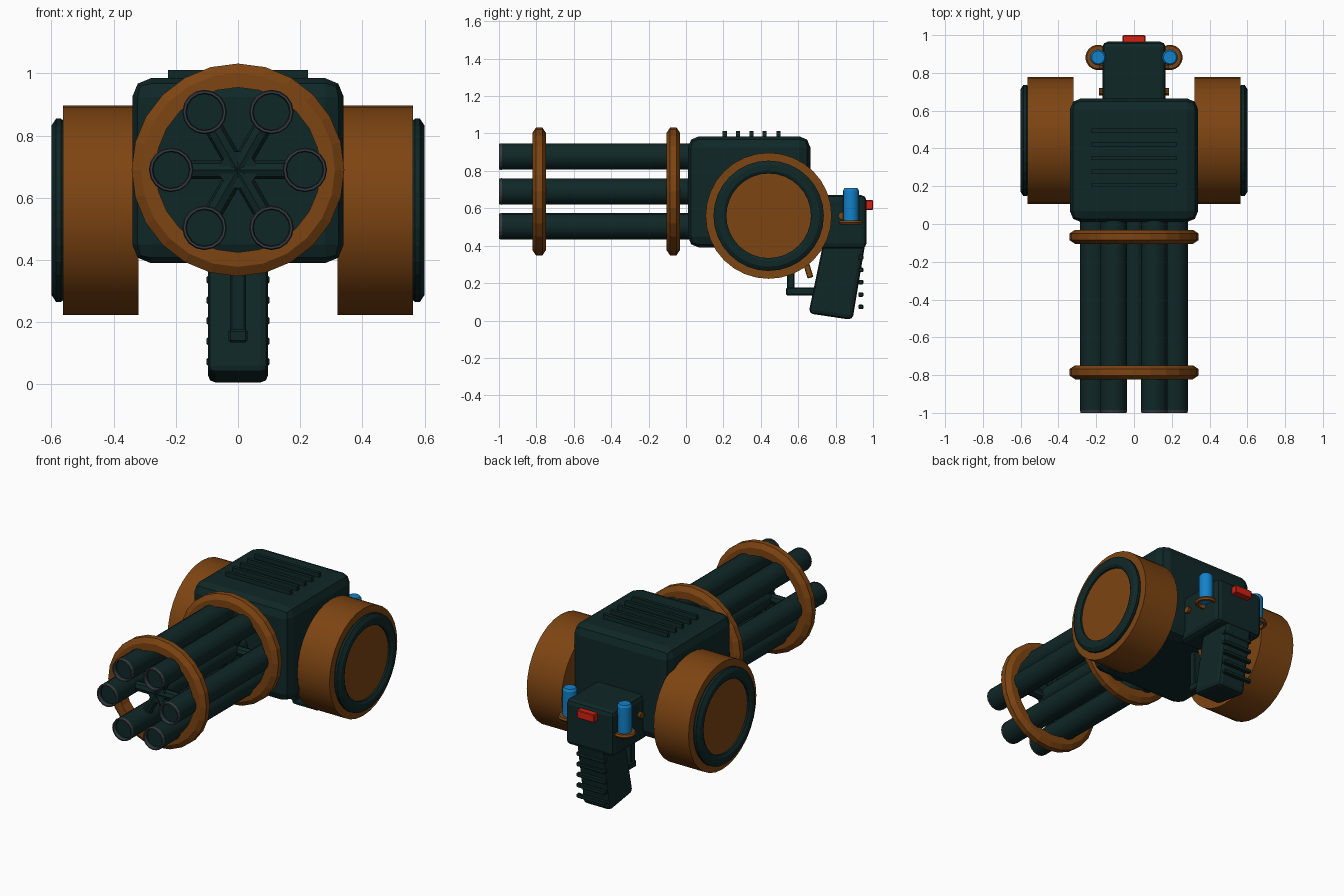
import bpy, bmesh, math
from mathutils import Vector, Matrix

if "Cube" in bpy.data.objects:
    bpy.data.objects.remove(bpy.data.objects["Cube"])


def material(name, rgb):
    m = bpy.data.materials.new(name)
    m.diffuse_color = (*rgb, 1)
    m.use_nodes = True
    m.node_tree.nodes["Principled BSDF"].inputs["Base Color"].default_value = m.diffuse_color
    return m


GREEN = material("dark green", (0.0050, 0.0200, 0.0200))
BROWN = material("bronze", (0.205, 0.058, 0.006))
BLUE = material("blue", (0.006, 0.22, 0.58))
RED = material("red", (0.65, 0.015, 0.006))
GREY = material("steel grey", (0.038, 0.045, 0.056))


def finish(name, bm, mat, bevel=0, segments=2, smooth=False):
    bmesh.ops.remove_doubles(bm, verts=bm.verts, dist=1e-5)
    bmesh.ops.recalc_face_normals(bm, faces=bm.faces)
    if bevel:
        bmesh.ops.bevel(bm, geom=bm.edges[:], offset=bevel, segments=segments,
                        profile=0.5, affect='EDGES', clamp_overlap=True)
    me = bpy.data.meshes.new(name)
    bm.to_mesh(me)
    bm.free()
    me.materials.append(mat)
    ob = bpy.data.objects.new(name, me)
    bpy.context.collection.objects.link(ob)
    if smooth:
        bpy.ops.object.select_all(action='DESELECT')
        ob.select_set(True)
        bpy.context.view_layer.objects.active = ob
        bpy.ops.object.shade_smooth_by_angle(angle=math.radians(25))
    return ob


def box(name, lo, hi, mat, bevel=0, segments=2, tilt=0):
    """Box between two corners, optionally tilted about x."""
    lo, hi = Vector(lo), Vector(hi)
    bm = bmesh.new()
    bmesh.ops.create_cube(bm, size=1, matrix=Matrix.Translation((lo + hi) / 2)
                          @ Matrix.Rotation(tilt, 4, 'X')
                          @ Matrix.Diagonal((*(hi - lo), 1)))
    return finish(name, bm, mat, bevel, segments)


def lathe(name, profile, origin, axis, mat, n=24, closed=False, smooth=False):
    """Spin (distance along axis, radius) points around an axis direction."""
    bm = bmesh.new()
    axis = Vector(axis).normalized()
    u = axis.orthogonal().normalized()
    v = axis.cross(u)
    rings = []
    for i in range(n):
        a = 2 * math.pi * i / n
        d = u * math.cos(a) + v * math.sin(a)
        rings.append([bm.verts.new(Vector(origin) + axis * h + d * r) for h, r in profile])
    k = len(profile)
    for i in range(n):
        p, q = rings[i], rings[(i + 1) % n]
        for j in range(k if closed else k - 1):
            bm.faces.new((p[j], p[(j + 1) % k], q[(j + 1) % k], q[j]))
    bmesh.ops.dissolve_degenerate(bm, dist=1e-5, edges=bm.edges)
    return finish(name, bm, mat, smooth=smooth)


def rod(name, start, end, r, mat, n=16, smooth=True):
    d = Vector(end) - Vector(start)
    return lathe(name, [(0, 0), (0, r), (d.length, r), (d.length, 0)], start, d, mat, n, smooth=smooth)


# main housing and rear block
box("body", (-0.34, 0.01, 0.39), (0.34, 0.665, 0.985), GREEN, 0.06)
box("rear_block", (-0.167, 0.6, 0.385), (0.167, 0.965, 0.67), GREEN, 0.028)
for y in (0.207, 0.277, 0.350, 0.420, 0.494):
    box("top_vent_slat", (-0.225, y - 0.011, 0.982), (0.225, y + 0.011, 1.012), GREEN)

# six barrels with muzzle rims
CZ, R = 0.69, 0.215
for i in range(6):
    a = i * math.pi / 3
    x, z = R * math.cos(a), CZ + R * math.sin(a)
    lathe("barrel", [(0.06, 0), (0.06, 0.07), (-0.99, 0.07), (-0.99, 0.06),
                     (-0.97, 0.058), (-0.97, 0)], (x, 0, z), (0, 1, 0), GREEN, 16, smooth=True)
    lathe("muzzle_rim", [(-0.985, 0.0715), (-1, 0.068), (-1, 0.061), (-0.985, 0.058)],
          (x, 0, z), (0, 1, 0), GREY, 16, closed=True)
    for y in (-0.785, -0.068):
        rod("spoke", (0, y, CZ), (x, y, z), 0.03, GREEN, 8)

# centre shaft and clamp rings
rod("centre_shaft", (0, -0.81, CZ), (0, 0.05, CZ), 0.06, GREEN)
for y in (-0.785, -0.068):
    lathe("barrel_ring", [(-0.037, 0.265), (-0.037, 0.312), (-0.017, 0.342), (0.017, 0.342),
                          (0.037, 0.312), (0.037, 0.265)], (0, y, CZ), (0, 1, 0), BROWN, 24, closed=True)

for s in (-1, 1):
    # side drums
    hub = (0, 0.442, 0.56)
    ax = (s, 0, 0)
    lathe("side_drum", [(0.32, 0), (0.32, 0.337), (0.563, 0.337), (0.563, 0)],
          hub, ax, BROWN, 32, smooth=True)
    lathe("drum_cap_ring", [(0.55, 0.28), (0.57, 0.295), (0.585, 0.295), (0.60, 0.272),
                            (0.60, 0.242), (0.59, 0.226), (0.55, 0.226)],
          hub, ax, GREEN, 32, closed=True)
    lathe("drum_cap_disc", [(0.55, 0), (0.55, 0.23), (0.578, 0.23), (0.578, 0)], hub, ax, BROWN, 32)
    # blue canisters with holder rings and bolts
    rod("canister", (s * 0.19, 0.882, 0.53), (s * 0.19, 0.882, 0.695), 0.042, BLUE)
    lathe("canister_cap", [(0.695, 0.042), (0.708, 0.034), (0.708, 0)],
          (s * 0.19, 0.882, 0), (0, 0, 1), BLUE, 16)
    lathe("canister_holder", [(0.512, 0.046), (0.512, 0.06), (0.523, 0.067), (0.534, 0.06),
                              (0.534, 0.038)], (s * 0.19, 0.882, 0), (0, 0, 1), BROWN, 20, closed=True)
    for y in (0.70, 0.835):
        rod("side_bolt", (s * 0.15, y, 0.56), (s * 0.186, y, 0.56), 0.02, BROWN, 10)

# pistol grip, side profile extruded across x
bm = bmesh.new()
base = bm.faces.new([bm.verts.new((-0.097, y, z)) for y, z in
                     ((0.655, 0.038), (0.89, 0.003), (0.96, 0.42), (0.735, 0.42))])
ext = bmesh.ops.extrude_face_region(bm, geom=[base])
bmesh.ops.translate(bm, vec=(0.194, 0, 0),
                    verts=[g for g in ext["geom"] if isinstance(g, bmesh.types.BMVert)])
finish("grip", bm, GREEN, 0.024)
for i in range(5):
    z = 0.073 + i * 0.066
    box("grip_ridge", (-0.101, 0.922, z - 0.012), (0.101, 0.948, z + 0.012), GREEN, 0.004, 1)

# trigger, its guard and the rear button
box("guard_bar", (-0.03, 0.535, 0.135), (0.03, 0.70, 0.177), GREEN, 0.006, 1)
box("guard_post", (-0.025, 0.54, 0.14), (0.025, 0.58, 0.42), GREEN, 0.005, 1)
box("trigger", (-0.018, 0.624, 0.225), (0.018, 0.656, 0.40), BROWN, 0.004, 1, tilt=math.radians(17))
box("rear_button", (-0.06, 0.95, 0.592), (0.06, 1.0, 0.643), RED, 0.004, 1)
